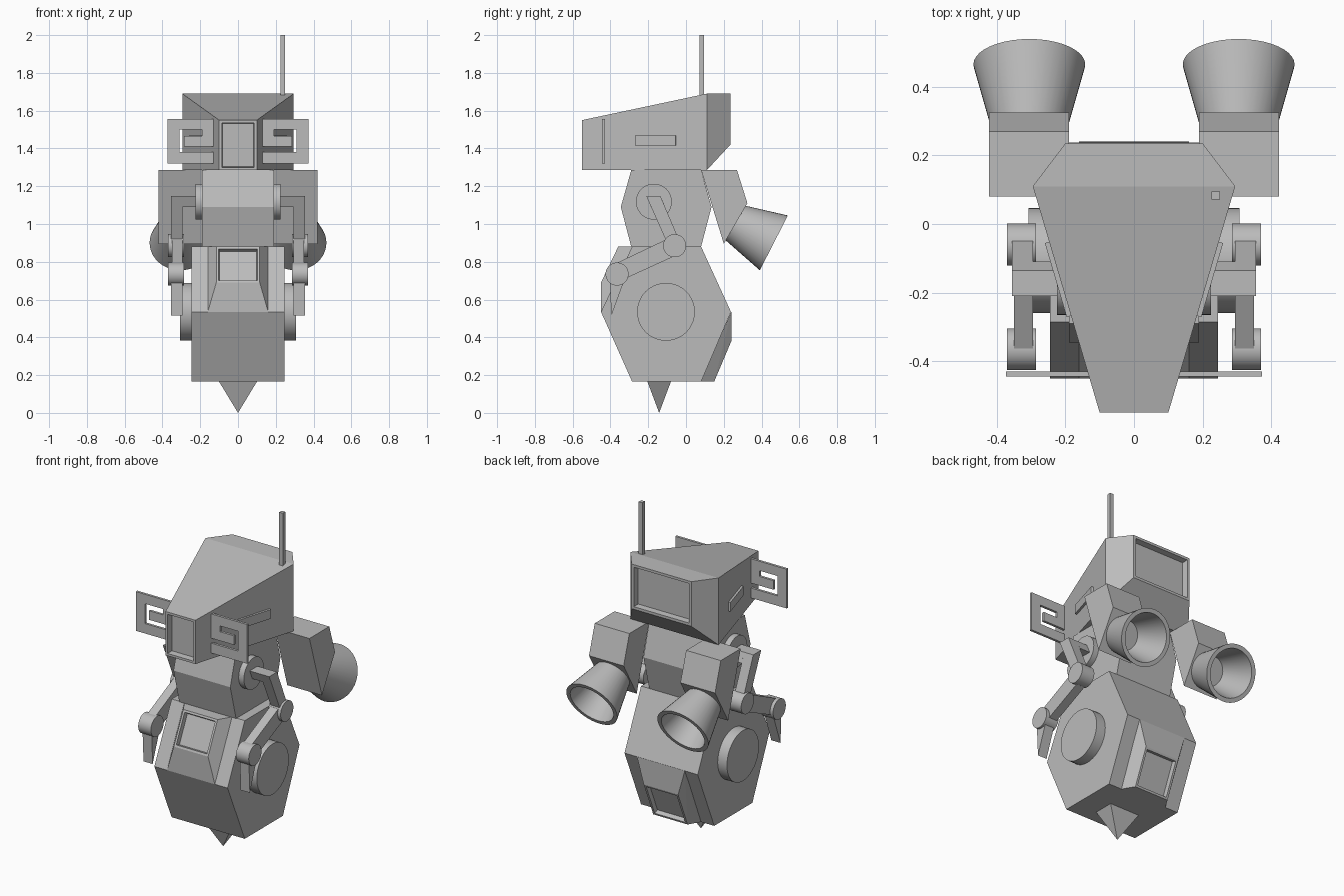
import bpy, bmesh, math
from mathutils import Vector, Matrix

if "Cube" in bpy.data.objects:
    bpy.data.objects.remove(bpy.data.objects["Cube"])

GREY = (0.5, 0.5, 0.5, 1)
mat = bpy.data.materials.new("plain grey")
mat.use_nodes = True
mat.diffuse_color = GREY
mat.node_tree.nodes["Principled BSDF"].inputs["Base Color"].default_value = GREY


def finish(name, bm, smooth=False):
    bmesh.ops.recalc_face_normals(bm, faces=bm.faces)
    me = bpy.data.meshes.new(name)
    bm.to_mesh(me)
    bm.free()
    me.materials.append(mat)
    ob = bpy.data.objects.new(name, me)
    bpy.context.collection.objects.link(ob)
    if smooth:
        bpy.ops.object.select_all(action="DESELECT")
        ob.select_set(True)
        bpy.context.view_layer.objects.active = ob
        bpy.ops.object.shade_smooth_by_angle(angle=math.radians(35))
    return ob


def recess(bm, direction, rim, depth):
    """Sink a framed window into the face that looks along direction."""
    bm.normal_update()
    face = max(bm.faces, key=lambda f: f.normal.dot(Vector(direction).normalized()))
    bmesh.ops.inset_individual(bm, faces=[face], thickness=rim)
    bmesh.ops.inset_individual(bm, faces=[face], thickness=0.006, depth=-depth)


def hull(name, half, windows=()):
    """Convex solid from points given for +x and mirrored to -x."""
    bm = bmesh.new()
    for x, y, z in half:
        for s in (1, -1):
            bm.verts.new((s * x, y, z))
    bmesh.ops.convex_hull(bm, input=bm.verts)
    bmesh.ops.dissolve_limit(bm, angle_limit=0.03, verts=bm.verts, edges=bm.edges)
    bmesh.ops.recalc_face_normals(bm, faces=bm.faces)
    for direction, rim, depth in windows:
        recess(bm, direction, rim, depth)
    return finish(name, bm)


def prism(name, points, move):
    """Closed outline of 3D points, extruded by the vector move."""
    bm = bmesh.new()
    face = bm.faces.new([bm.verts.new(p) for p in points])
    new = bmesh.ops.extrude_face_region(bm, geom=[face])["geom"]
    bmesh.ops.translate(bm, vec=move, verts=[v for v in new if isinstance(v, bmesh.types.BMVert)])
    return finish(name, bm)


def side_prism(name, outline, x0, x1):
    return prism(name, [(x0, y, z) for y, z in outline], (x1 - x0, 0, 0))


def box(name, center, size, turn=0):
    bm = bmesh.new()
    m = Matrix.Translation(center) @ Matrix.Rotation(turn, 4, "Z") @ Matrix.Diagonal((*size, 1))
    bmesh.ops.create_cube(bm, size=1, matrix=m)
    return finish(name, bm)


def disc(name, x0, x1, y, z, r):
    bm = bmesh.new()
    m = Matrix.Translation(((x0 + x1) / 2, y, z)) @ Matrix.Rotation(math.pi / 2, 4, "Y")
    bmesh.ops.create_cone(bm, cap_ends=True, segments=40, radius1=r, radius2=r,
                          depth=abs(x1 - x0), matrix=m)
    return finish(name, bm, True)


def nozzle(name, x):
    """Hollow flared bell, spun from a wall section."""
    start, end = Vector((x, 0.25, 1.01)), Vector((x, 0.465, 0.90))
    length = (end - start).length
    wall = [(0, 0), (0.102, 0), (0.163, length), (0.138, length), (0.085, 0.04), (0, 0.04)]
    bm = bmesh.new()
    verts = [bm.verts.new((r, 0, h)) for r, h in wall]
    edges = [bm.edges.new(pair) for pair in zip(verts, verts[1:])]
    bmesh.ops.spin(bm, geom=verts + edges, cent=(0, 0, 0), axis=(0, 0, 1),
                   angle=math.tau, steps=40)
    bmesh.ops.remove_doubles(bm, verts=bm.verts, dist=0.0005)
    turn = (end - start).to_track_quat("Z", "Y").to_matrix().to_4x4()
    bm.transform(Matrix.Translation(start) @ turn)
    return finish(name, bm, True)


# Head with front and rear windows, antenna
hull("head", [(0.10, -0.55, 1.55), (0.10, -0.55, 1.285), (0.295, 0.11, 1.69),
              (0.295, 0.11, 1.285), (0.20, 0.235, 1.69), (0.20, 0.235, 1.42)],
     [((0, -1, 0), 0.02, 0.035), ((0, 1, 0), 0.022, 0.035)])
box("antenna", (0.238, 0.083, 1.84), (0.024, 0.024, 0.32))

# Torso
side_prism("torso", [(-0.29, 1.285), (-0.345, 1.09), (-0.29, 0.88),
                     (0.08, 0.88), (0.135, 1.09), (0.08, 1.285)], -0.19, 0.19)

# Hexagonal lower body with matching front and rear panels
side_prism("lower_body", [(-0.285, 0.88), (-0.45, 0.535), (-0.285, 0.165),
                          (0.08, 0.165), (0.238, 0.535), (0.08, 0.88)], -0.245, 0.245)
panel = [(0.16, -0.285, 0.88), (0.16, -0.45, 0.535),
         (0.115, -0.359, 0.88), (0.115, -0.45, 0.69)]
hull("front_panel", panel, [((0, -0.9, 0.45), 0.018, 0.025)])
hull("rear_panel", [(x, -0.21 - y, 1.045 - z if z > 0.8 else 1.07 - z) for x, y, z in panel],
     [((0, 0.9, -0.45), 0.018, 0.025)])

# Pointed foot
bm = bmesh.new()
base = [bm.verts.new((sx * 0.1, -0.142 + sy * 0.062, 0.165))
        for sx, sy in ((-1, -1), (1, -1), (1, 1), (-1, 1))]
tip = bm.verts.new((0, -0.142, 0))
bm.faces.new(base)
for i in range(4):
    bm.faces.new((base[i], base[i - 1], tip))
finish("foot_spike", bm)

for s, side in ((1, "left"), (-1, "right")):
    # Ear plate with a hooked slot
    ear = [(0.13, 1.32), (0.373, 1.32), (0.373, 1.557), (0.13, 1.557), (0.13, 1.41),
           (0.285, 1.41), (0.285, 1.465), (0.19, 1.465), (0.19, 1.50), (0.31, 1.50),
           (0.31, 1.38), (0.13, 1.38)]
    prism(side + "_ear_plate", [(s * x, -0.445, z) for x, z in ear], (0, 0.015, 0))

    # Raised bar on the cheek, following the slant of the head
    slant = math.atan2(0.195, 0.66)
    box(side + "_cheek_bar", (s * 0.2165, -0.16, 1.442), (0.024, 0.225, 0.055), -s * slant)

    # Thruster pack and bell
    side_prism(side + "_thruster_pack", [(0.08, 1.285), (0.27, 1.285), (0.325, 1.11),
                                         (0.20, 0.895)], s * 0.19, s * 0.422)
    nozzle(side + "_thruster_bell", s * 0.305)

    # Hip disc
    disc(side + "_hip_disc", s * 0.24, s * 0.307, -0.106, 0.535, 0.153)

    # Arm: shoulder, peg, upper arm, elbow, forearm, wrist, claw
    disc(side + "_shoulder", s * 0.185, s * 0.225, -0.17, 1.118, 0.095)
    side_prism(side + "_shoulder_peg", [(-0.21, 1.147), (-0.135, 1.147), (-0.11, 1.09),
                                        (-0.185, 1.09)], s * 0.22, s * 0.295)
    side_prism(side + "_upper_arm", [(-0.21, 1.147), (-0.135, 1.147), (-0.03, 0.90),
                                     (-0.10, 0.90)], s * 0.295, s * 0.356)
    disc(side + "_elbow", s * 0.285, s * 0.37, -0.06, 0.885, 0.061)
    side_prism(side + "_forearm", [(-0.08, 0.93), (-0.05, 0.835), (-0.345, 0.70),
                                   (-0.385, 0.785)], s * 0.295, s * 0.35)
    disc(side + "_wrist", s * 0.285, s * 0.37, -0.365, 0.735, 0.061)
    side_prism(side + "_claw", [(-0.405, 0.72), (-0.32, 0.72), (-0.395, 0.515)],
               s * 0.295, s * 0.356)
